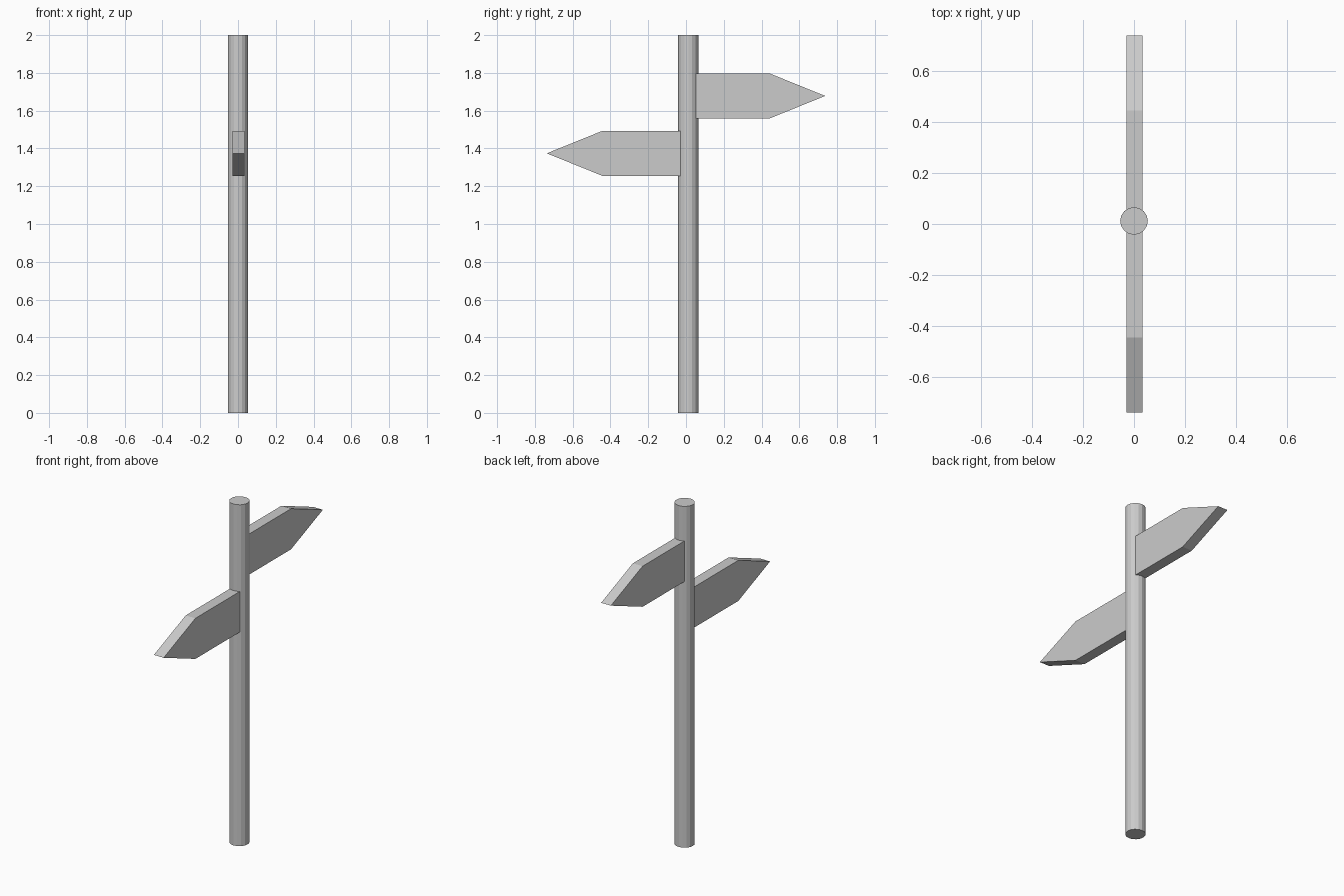
import bpy, bmesh

if "Cube" in bpy.data.objects:
    bpy.data.objects.remove(bpy.data.objects["Cube"])


def arrow_board(name, profile, x0, x1):
    """Extrude a (y, z) outline along x into a pointed board."""
    bm = bmesh.new()
    face = bm.faces.new([bm.verts.new((x0, y, z)) for y, z in profile])
    ext = bmesh.ops.extrude_face_region(bm, geom=[face])
    verts = [v for v in ext["geom"] if isinstance(v, bmesh.types.BMVert)]
    bmesh.ops.translate(bm, verts=verts, vec=(x1 - x0, 0, 0))
    bmesh.ops.recalc_face_normals(bm, faces=bm.faces)
    mesh = bpy.data.meshes.new(name)
    bm.to_mesh(mesh)
    bm.free()
    obj = bpy.data.objects.new(name, mesh)
    bpy.context.collection.objects.link(obj)
    return obj


# Post
bpy.ops.mesh.primitive_cylinder_add(vertices=16, radius=0.054, depth=2,
                                    location=(0, 0.012, 1))
bpy.context.object.name = "post"

# Two pointed boards facing opposite ways: (name, direction, root y, mid z)
for name, side, root, z in (("upper_board", 1, 0.045, 1.678),
                            ("lower_board", -1, -0.025, 1.374)):
    h, shoulder, tip = 0.119, side * 0.443, side * 0.737
    outline = [(root, z - h), (shoulder, z - h), (tip, z),
               (shoulder, z + h), (root, z + h)]
    arrow_board(name, outline, -0.029, 0.034)
